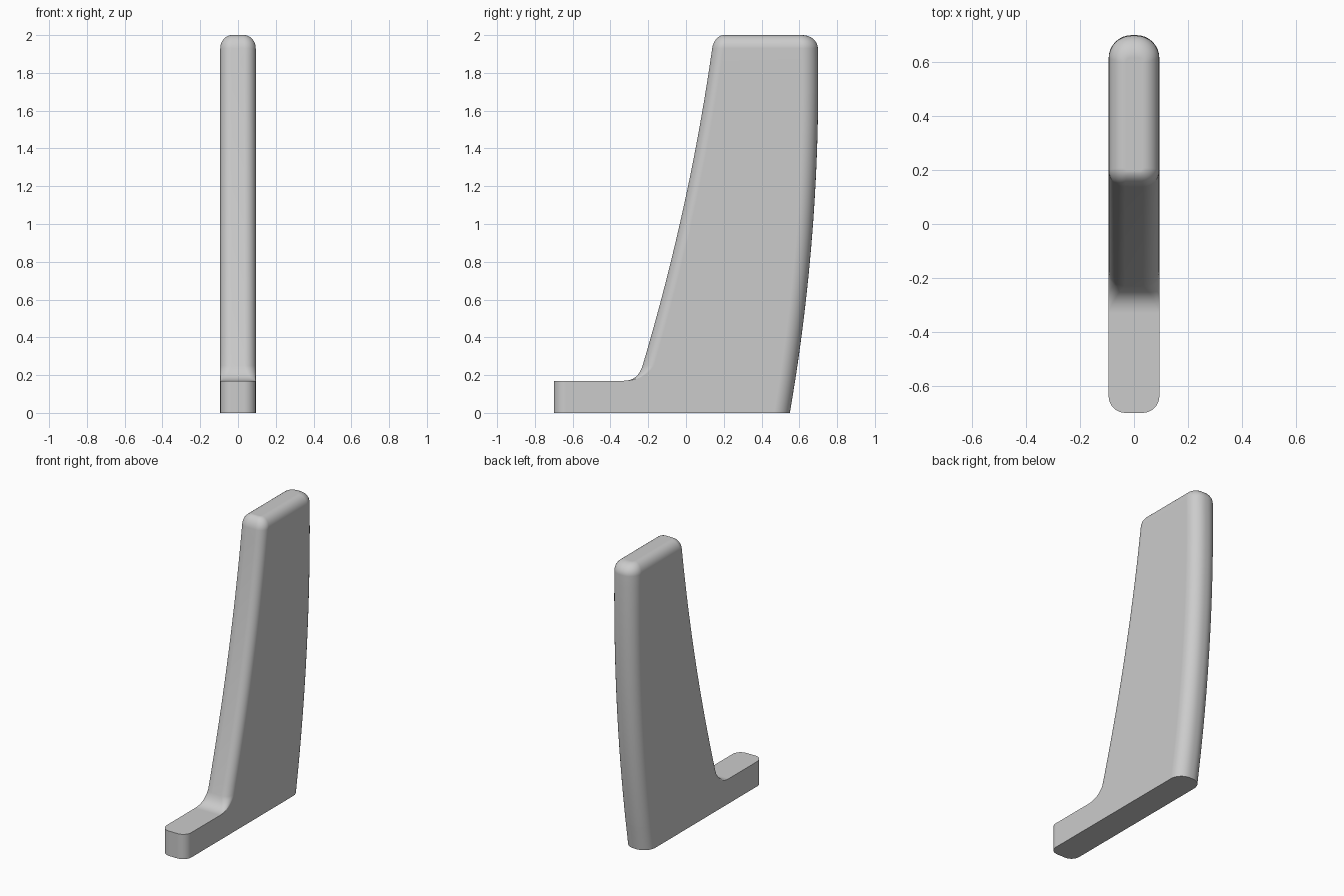
import bpy
import bmesh
from math import sin, cos, pi

cube = bpy.data.objects.get("Cube")
if cube:
    bpy.data.objects.remove(cube)

HALF = 0.094        # half thickness
FOOT_TOP = 0.17     # height of the toe
TOE_END = -0.33     # where the toe runs into the blade
FILLET_TOP = 0.25
CROWN = 1.93        # where the top rounding starts
ARC = 8


def back_y(z):
    return 0.70 - 0.15 * ((1.75 - z) / 1.75) ** 2


def front_y(z):
    return -0.245 + 0.258 * (z - 0.2) - 0.0465 * (z - 0.2) * (z - 1.15)


def section(z, front, back, half, r_front, r_back, mid=None):
    """Horizontal rounded outline; mid is an extra point along each side."""
    side = []
    for i in range(ARC + 1):
        a = pi / 2 * i / ARC
        side.append((half - r_front * (1 - sin(a)), front + r_front * (1 - cos(a)), z))
    side.append((half, front + r_front if mid is None else mid, z))
    for i in range(ARC + 1):
        a = pi / 2 * i / ARC
        side.append((half - r_back * (1 - cos(a)), back - r_back * (1 - sin(a)), z))
    return side + [(-x, y, h) for x, y, h in reversed(side)]


# Toe
rings = [section(z, -0.70, back_y(z), HALF, 0.062, 0.085, TOE_END)
         for z in (0, FOOT_TOP)]

# Fillet between toe and blade, with edge rounding growing from nothing
for i in range(9):
    t = i / 8
    z = FOOT_TOP + (FILLET_TOP - FOOT_TOP) * t * t
    y = ((1 - t) ** 2 * TOE_END + 2 * t * (1 - t) * front_y(FOOT_TOP)
         + t * t * front_y(FILLET_TOP))
    rings.append(section(z, y, back_y(z), HALF, 0.06 * t, 0.085))

# Curved blade
STEPS = 24
for i in range(1, STEPS + 1):
    z = FILLET_TOP + (CROWN - FILLET_TOP) * i / STEPS
    rings.append(section(z, front_y(z), back_y(z), HALF, 0.06, 0.085))

# Rounded crown
for i in range(1, 9):
    a = pi / 2 * i / 8
    k = 1 - cos(a)
    z = CROWN + (2 - CROWN) * sin(a)
    rings.append(section(z, front_y(z) + 0.05 * k, back_y(z) - 0.08 * k,
                         HALF - 0.062 * k, 0.06 - 0.05 * k, 0.085 - 0.065 * k))

# Skin the outlines, sharing coincident points
bm = bmesh.new()
cache = {}


def vert(p):
    key = tuple(round(c, 5) for c in p)
    if key not in cache:
        cache[key] = bm.verts.new(p)
    return cache[key]


def face(points):
    unique = list(dict.fromkeys(vert(p) for p in points))
    if len(unique) > 2 and not bm.faces.get(unique):
        bm.faces.new(unique)


for low, high in zip(rings, rings[1:]):
    for i in range(len(low)):
        j = (i + 1) % len(low)
        face((low[i], low[j], high[j], high[i]))
face(rings[0][::-1])
face(rings[-1])
bmesh.ops.recalc_face_normals(bm, faces=bm.faces[:])

mesh = bpy.data.meshes.new("upright_support")
bm.to_mesh(mesh)
bm.free()
support = bpy.data.objects.new("upright_support", mesh)
bpy.context.collection.objects.link(support)

# Material
grey = bpy.data.materials.new("light_grey")
grey.use_nodes = True
colour = (0.6, 0.6, 0.6, 1)
grey.diffuse_color = colour
for node in grey.node_tree.nodes:
    if node.type == 'BSDF_PRINCIPLED':
        node.inputs["Base Color"].default_value = colour
mesh.materials.append(grey)

# Smooth roundings, flat sides
bpy.ops.object.select_all(action='DESELECT')
support.select_set(True)
bpy.context.view_layer.objects.active = support
bpy.ops.object.shade_smooth_by_angle(angle=pi / 6)
weighted = support.modifiers.new("flat_sides", 'WEIGHTED_NORMAL')
weighted.keep_sharp = True
